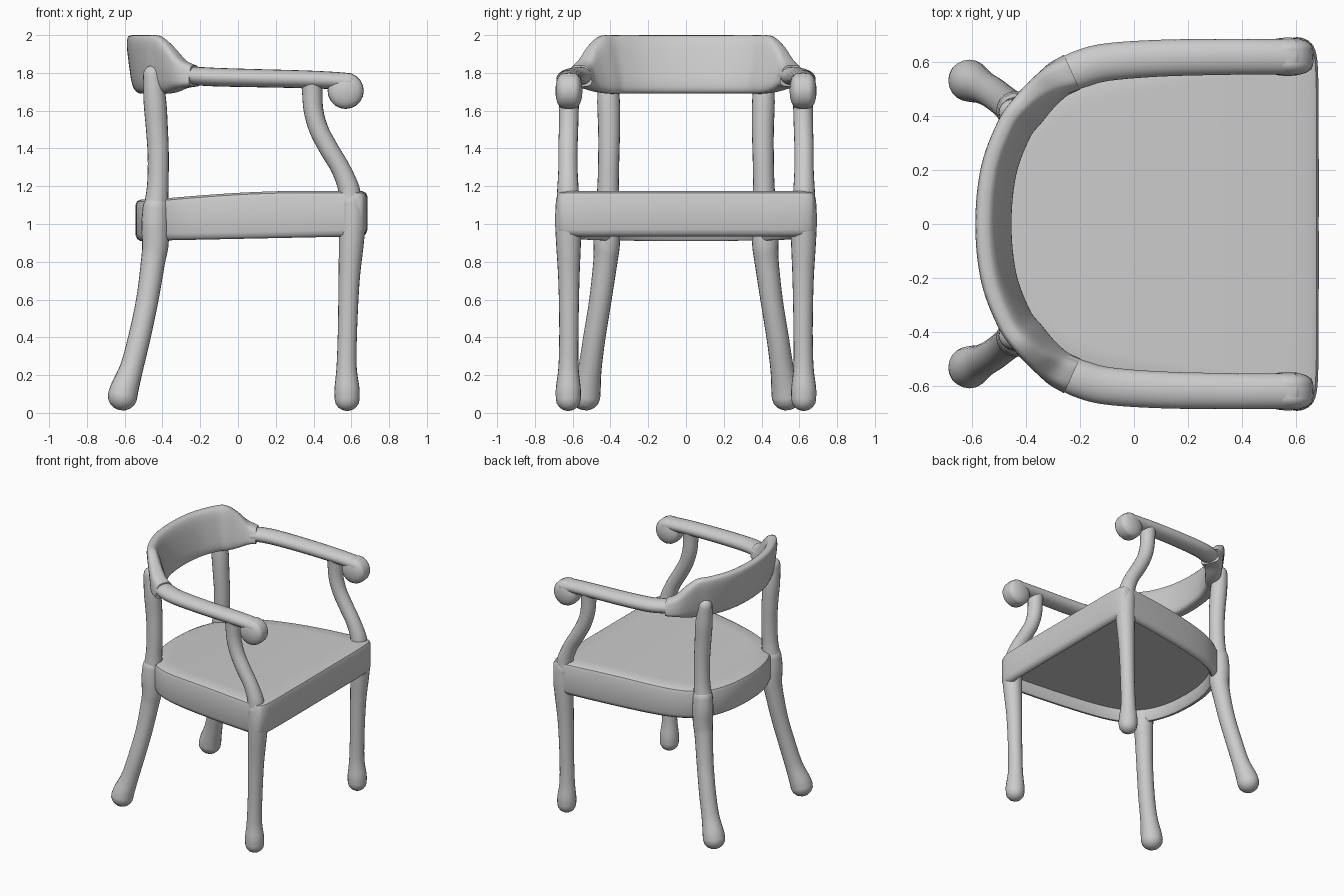
import bpy, bmesh, math
from mathutils import Vector

if "Cube" in bpy.data.objects:
    bpy.data.objects.remove(bpy.data.objects["Cube"])


def smooth_path(rows, steps=6):
    """Catmull-Rom resampling of rows of any width."""
    p = [Vector(r) for r in rows]
    p = [2 * p[0] - p[1]] + p + [2 * p[-1] - p[-2]]
    out = []
    for i in range(1, len(p) - 2):
        a, b, c, d = p[i - 1:i + 3]
        for k in range(steps):
            t = k / steps
            out.append(0.5 * (2 * b + (c - a) * t + (2 * a - 5 * b + 4 * c - d) * t * t
                              + (3 * b - a - 3 * c + d) * t ** 3))
    out.append(p[-2])
    return out


def loft(name, rings, mirror=False, angle=40):
    """Skin a list of equal-sized rings and close both ends."""
    bm = bmesh.new()
    vr = [[bm.verts.new(c) for c in ring] for ring in rings]
    n = len(vr[0])
    for a, b in zip(vr, vr[1:]):
        for i in range(n):
            bm.faces.new((a[i], a[(i + 1) % n], b[(i + 1) % n], b[i]))
    bm.faces.new(vr[0])
    bm.faces.new(vr[-1])
    bmesh.ops.recalc_face_normals(bm, faces=bm.faces)
    me = bpy.data.meshes.new(name)
    bm.to_mesh(me)
    bm.free()
    ob = bpy.data.objects.new(name, me)
    bpy.context.collection.objects.link(ob)
    if mirror:
        m = ob.modifiers.new("mirror", 'MIRROR')
        m.use_axis = (False, True, False)
    bpy.ops.object.select_all(action='DESELECT')
    ob.select_set(True)
    bpy.context.view_layer.objects.active = ob
    bpy.ops.object.shade_smooth_by_angle(angle=math.radians(angle))
    return ob


def tube(name, rows, ref=(0, 1, 0), wide=1.0, cap=1.0, n=20):
    """Round bar through (x, y, z, radius) rows with domed ends, mirrored in y."""
    pts = smooth_path(rows)
    ref = Vector(ref)
    rings = []

    def ring(c, t, r):
        side = ref.cross(t).normalized()
        up = t.cross(side).normalized()
        rings.append([c + side * (r * wide * math.cos(a)) + up * (r * math.sin(a))
                      for a in (2 * math.pi * i / n for i in range(n))])

    def dome(p, t, sign, angles):
        for d in angles:
            a = math.radians(d)
            ring(p.xyz + t * sign * p[3] * cap * math.sin(a), t, p[3] * math.cos(a))

    tans = [(pts[min(i + 1, len(pts) - 1)].xyz - pts[max(i - 1, 0)].xyz).normalized()
            for i in range(len(pts))]
    dome(pts[0], tans[0], -1, (84, 65, 45, 22))
    for p, t in zip(pts, tans):
        ring(p.xyz, t, p[3])
    dome(pts[-1], tans[-1], 1, (22, 45, 65, 84))
    return loft(name, rings, True)


# Seat: curved back, wide front, recessed underside
half = [(-.543, 0), (-.533, .15), (-.495, .3), (-.425, .42), (-.3, .515), (-.1, .58), (.25, .64),
        (.56, .678), (.635, .68), (.67, .65), (.683, .55), (.685, .25), (.685, 0)]
edge = [(p.x, p.y) for p in smooth_path(half, 4)]
edge += [(x, -y) for x, y in reversed(edge[1:-1])]


def top(x):
    return 1.13 + .045 * math.sin(math.pi / 2 * min(1, max(0, (x + .45) / .8)))


def bottom(x):
    return .91 + .025 * (x + .54) / 1.2


def seat_ring(inset, zf, dz):
    pts = [(.07 + (x - .07) * (1 - inset / .61), y * (1 - inset / .66)) for x, y in edge]
    return [(x, y, zf(x) + dz) for x, y in pts]


loft("seat", [seat_ring(.06, bottom, .085), seat_ring(.05, bottom, .01), seat_ring(.04, bottom, 0),
              seat_ring(.025, bottom, 0), seat_ring(.008, bottom, .012), seat_ring(0, bottom, .035),
              seat_ring(0, top, -.03), seat_ring(.008, top, -.01), seat_ring(.03, top, 0)]
     + [seat_ring(d, top, 0) for d in (.12, .2, .28, .36, .44, .52, .58, .605)])

# Front legs with swollen feet
tube("front_leg", [(.578, .623, .073, .066), (.577, .623, .13, .066), (.575, .622, .25, .053),
                   (.58, .62, .45, .051), (.588, .62, .7, .056), (.6, .622, .9, .066),
                   (.605, .622, 1.02, .071), (.597, .622, 1.12, .067)], cap=.95)

# S-curved arm supports
tube("arm_support", [(.59, .625, 1.1, .062), (.588, .625, 1.18, .057), (.545, .625, 1.29, .051),
                     (.48, .625, 1.4, .051), (.428, .622, 1.5, .051), (.4, .62, 1.6, .052),
                     (.393, .62, 1.7, .054), (.392, .62, 1.745, .057)], cap=.4)

# Splayed back legs with thicker seat joints
tube("back_leg", [(-.612, .532, .085, .078), (-.6, .526, .13, .075), (-.563, .508, .24, .062),
                  (-.522, .485, .4, .059), (-.48, .453, .6, .059), (-.45, .427, .8, .064),
                  (-.438, .42, .89, .07), (-.438, .42, 1.0, .073), (-.435, .417, 1.09, .069)],
     cap=.92)

# Back posts carrying the crest
tube("back_post", [(-.434, .414, 1.08, .066), (-.425, .412, 1.2, .057), (-.422, .409, 1.35, .056),
                   (-.429, .407, 1.5, .058), (-.44, .41, 1.65, .06), (-.452, .414, 1.79, .05)])

# Arms
tube("arm", [(-.265, .545, 1.785, .046), (-.2, .574, 1.782, .049), (-.1, .6, 1.777, .049),
             (.1, .615, 1.772, .048), (.35, .62, 1.766, .047), (.5, .62, 1.76, .046),
             (.595, .62, 1.752, .046)], ref=(0, 0, 1), wide=1.42, cap=.6)

# Rolled arm ends
tube("arm_scroll", [(.57, .588, 1.705, .094), (.57, .62, 1.705, .096), (.57, .652, 1.705, .094)],
     ref=(0, 0, 1), cap=.42)

# Crest: leaning curved board; columns are x, y, low z, high z, half thickness, lean
rows = [(-.528, 0, 1.69, 2.0, .05, .03), (-.508, .2, 1.69, 2.0, .05, .03),
        (-.45, .355, 1.69, 2.0, .05, .03), (-.395, .43, 1.69, 1.995, .052, .03),
        (-.345, .487, 1.7, 1.945, .056, .022), (-.29, .534, 1.718, 1.872, .063, .008),
        (-.23, .563, 1.727, 1.84, .066, 0)]
rows = [(r[0], -r[1], *r[2:]) for r in reversed(rows[1:])] + rows
st = smooth_path(rows)
rings = []
for i, s in enumerate(st):
    t = st[min(i + 1, len(st) - 1)] - st[max(i - 1, 0)]
    out = Vector((-t[1], t[0], 0)).normalized()
    mid, hh = (s[2] + s[3]) / 2, (s[3] - s[2]) / 2
    ring = []
    for k in range(28):
        a = 2 * math.pi * k / 28
        u = math.copysign(abs(math.cos(a)) ** .6, math.cos(a))
        w = math.copysign(abs(math.sin(a)) ** .5, math.sin(a))
        off = u * s[4] * (1 - .2 * w) + w * s[5]
        ring.append(Vector((s[0], s[1], mid + hh * w)) + out * off)
    rings.append(ring)
loft("back_crest", rings)
